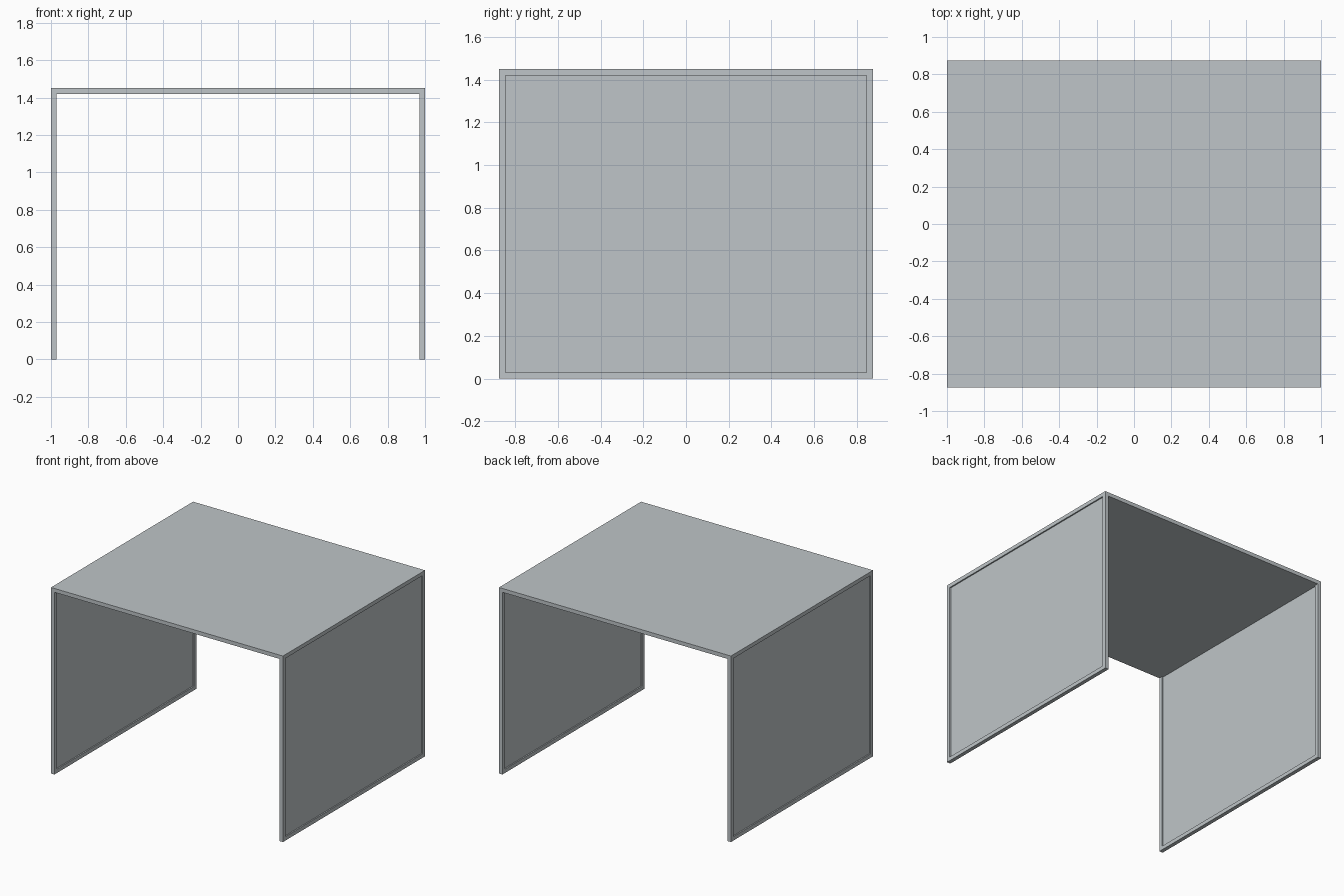
import bpy

cube = bpy.data.objects.get("Cube")
if cube:
    bpy.data.objects.remove(cube, do_unlink=True)

WIDTH, DEPTH, HEIGHT = 2.0, 1.75, 1.45
BAR = 0.03      # frame bar thickness
SHEET = 0.01    # recessed panel thickness

# Material
metal = bpy.data.materials.new("light_grey_metal")
metal.use_nodes = True
color = (0.52, 0.56, 0.58, 1)
metal.diffuse_color = color
metal.node_tree.nodes["Principled BSDF"].inputs["Base Color"].default_value = color


def box(name, center, size):
    bpy.ops.mesh.primitive_cube_add(size=1, location=center)
    obj = bpy.context.object
    obj.name = name
    obj.scale = size
    bpy.ops.object.transform_apply(location=False, rotation=False, scale=True)
    obj.data.materials.append(metal)
    return obj


# Solid flat top
box("top_slab", (0, 0, HEIGHT - BAR / 2), (WIDTH, DEPTH, BAR))

# Side walls: bar frame with a thin panel recessed on both faces
leg_height = HEIGHT - BAR
for side, sign in (("left", 1), ("right", -1)):
    x = sign * (WIDTH - BAR) / 2
    for end, ysign in (("front", -1), ("back", 1)):
        box(f"{side}_{end}_post", (x, ysign * (DEPTH - BAR) / 2, leg_height / 2),
            (BAR, BAR, leg_height))
    inner = DEPTH - 2 * BAR
    box(f"{side}_bottom_rail", (x, 0, BAR / 2), (BAR, inner, BAR))
    box(f"{side}_panel", (x, 0, (BAR + leg_height) / 2),
        (SHEET, inner, leg_height - BAR))
